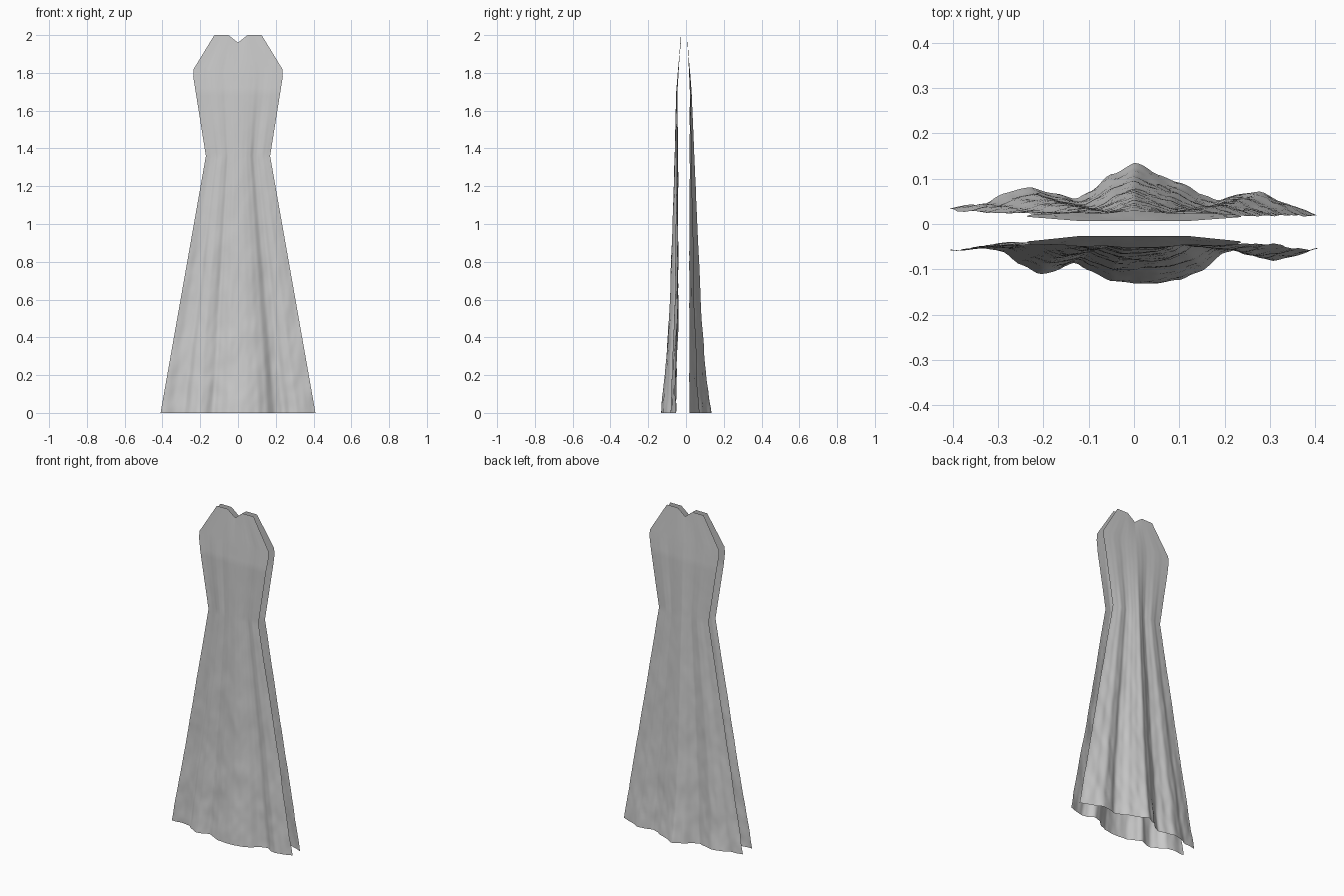
import bpy, bmesh
from mathutils import noise, Vector

if "Cube" in bpy.data.objects:
    bpy.data.objects.remove(bpy.data.objects["Cube"])

COLS, ROWS, HEIGHT = 80, 100, 2.0

# Half width of the dress by height
WIDTH = [(0, .41), (1.36, .17), (1.78, .237), (1.82, .235), (2, .125)]
# Strength of the folds by height
FOLD_AMOUNT = [(0, 1), (.2, .76), (.5, .58), (1, .36), (1.36, .22), (1.7, .08), (2, 0)]

# Hem folds (x, y) and side-edge depth (z, y) for each panel
FRONT_HEM = [(-.41, -.06), (-.35, -.05), (-.29, -.058), (-.25, -.09), (-.21, -.106),
             (-.17, -.1), (-.13, -.084), (-.1, -.103), (-.05, -.128), (.05, -.134),
             (.1, -.125), (.15, -.105), (.2, -.063), (.24, -.054), (.28, -.076),
             (.31, -.084), (.35, -.074), (.41, -.058)]
FRONT_EDGE = [(0, -.059), (.6, -.045), (1.36, -.044), (1.7, -.046), (2, -.027)]
BACK_HEM = [(-.41, .034), (-.33, .048), (-.28, .07), (-.23, .08), (-.18, .066),
            (-.13, .054), (-.1, .07), (-.05, .11), (0, .135), (.05, .112), (.1, .09),
            (.15, .064), (.19, .05), (.23, .064), (.28, .07), (.33, .05), (.41, .02)]
BACK_EDGE = [(0, .025), (.6, .02), (1.36, .02), (1.7, .021), (2, .007)]


def sample(points, t, smooth=False):
    """Interpolate a list of (position, value) pairs."""
    for (a, va), (b, vb) in zip(points, points[1:]):
        if t <= b + 1e-9:
            k = (t - a) / (b - a)
            if smooth:
                k = .5 * k + .5 * k * k * (3 - 2 * k)
            return va + (vb - va) * k
    return points[-1][1]


def panel(name, hem, edge, seed, flip):
    bm = bmesh.new()
    grid = []
    for r in range(ROWS + 1):
        z0 = HEIGHT * r / ROWS
        w, amount = sample(WIDTH, z0), sample(FOLD_AMOUNT, z0)
        row = []
        for c in range(COLS + 1):
            u = 2 * c / COLS - 1
            x, z = u * w, z0
            # V neckline
            if z0 > 1.8:
                top = min(2, 1.96 + .8 * abs(x))
                z = 1.8 + (z0 - 1.8) * (top - 1.8) / .2
            # folds fan out from waist to hem
            y = sample(edge, z0) + amount * (sample(hem, u * .41, True) - edge[0][1])
            # small slanted cloth wrinkles
            p = Vector((14 * x - 4 * z, seed, 5 * z + 8 * x))
            y += .007 * amount * noise.noise(p) + .003 * amount * noise.noise(p * 2.3)
            row.append(bm.verts.new((x, y, z)))
        grid.append(row)
    for r in range(ROWS):
        for c in range(COLS):
            q = [grid[r][c], grid[r][c + 1], grid[r + 1][c + 1], grid[r + 1][c]]
            bm.faces.new(q[::-1] if flip else q)
    mesh = bpy.data.meshes.new(name)
    bm.to_mesh(mesh)
    bm.free()
    mesh.shade_smooth()
    obj = bpy.data.objects.new(name, mesh)
    bpy.context.collection.objects.link(obj)
    return obj


# Two separate open cloth panels
panel("dress_front_panel", FRONT_HEM, FRONT_EDGE, 3.3, False)
panel("dress_back_panel", BACK_HEM, BACK_EDGE, 11.7, True)
